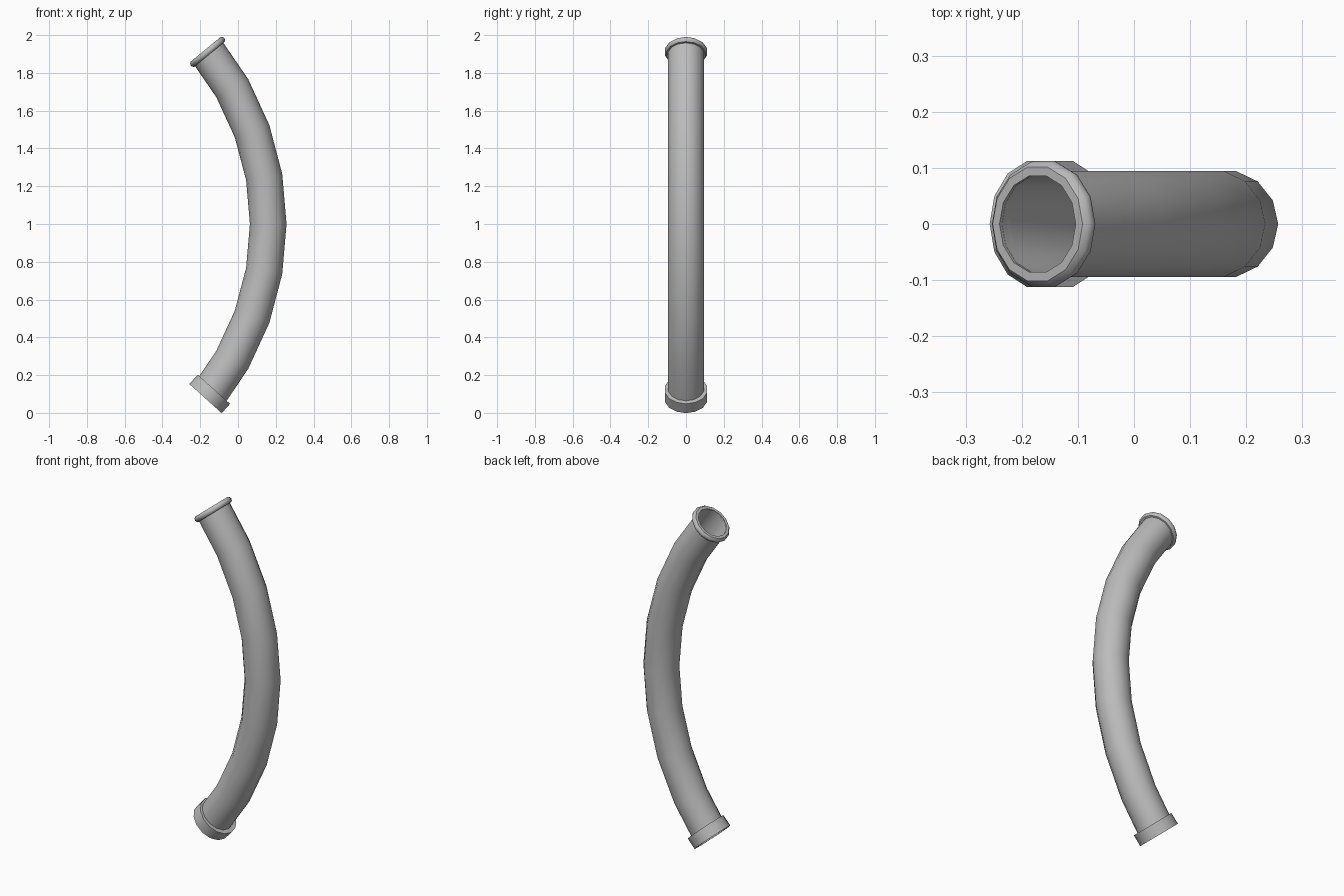
import bpy, bmesh, math
from mathutils import Vector

cube = bpy.data.objects.get("Cube")
if cube:
    bpy.data.objects.remove(cube)

SIDES = 14
BEND = 1.453                    # radius of the centre line
HALF = math.radians(39.5)       # half of the bend angle
CENTRE = Vector((0.16 - BEND, 0, 1.0))

grey = bpy.data.materials.new("light grey")
grey.use_nodes = True
colour = (0.5, 0.5, 0.5, 1)
grey.diffuse_color = colour
grey.node_tree.nodes["Principled BSDF"].inputs["Base Color"].default_value = colour


def ring(bm, angle, offset, radius, tilt=0):
    """One loop of vertices across the bend, shifted along the local axis."""
    out = Vector((math.cos(angle), 0, math.sin(angle)))
    origin = CENTRE + out * BEND
    a = angle + tilt
    across = Vector((math.cos(a), 0, math.sin(a)))
    along = Vector((-math.sin(a), 0, math.cos(a)))
    verts = []
    for i in range(SIDES):
        t = math.tau * i / SIDES
        offset_in_plane = across * math.cos(t) + Vector((0, math.sin(t), 0))
        verts.append(bm.verts.new(origin + along * offset + offset_in_plane * radius))
    return verts


def build(name, stations):
    """Skin a closed series of rings into a hollow part."""
    bm = bmesh.new()
    rings = [ring(bm, *s) for s in stations]
    for a, b in zip(rings, rings[1:] + rings[:1]):
        for i in range(SIDES):
            j = (i + 1) % SIDES
            bm.faces.new((a[i], a[j], b[j], b[i]))
    bmesh.ops.recalc_face_normals(bm, faces=bm.faces)
    mesh = bpy.data.meshes.new(name)
    bm.to_mesh(mesh)
    bm.free()
    mesh.materials.append(grey)
    obj = bpy.data.objects.new(name, mesh)
    bpy.context.collection.objects.link(obj)
    bpy.ops.object.select_all(action='DESELECT')
    obj.select_set(True)
    bpy.context.view_layer.objects.active = obj
    bpy.ops.object.shade_smooth_by_angle(angle=math.radians(40))


# Curved pipe: outer wall up, inner wall back down
STEPS = 8
angles = [HALF * (2 * i / STEPS - 1) for i in range(STEPS + 1)]
angles[0] += 0.02
angles[-1] -= 0.005
build("curved_pipe", [(a, 0, 0.097) for a in angles] + [(a, 0, 0.088) for a in reversed(angles)])

# Rounded flange at the upper end
flange = [(-0.033, 0.09), (-0.033, 0.105), (-0.026, 0.112), (-0.017, 0.115),
          (-0.008, 0.112), (0, 0.104), (0, 0.088)]
build("upper_flange", [(HALF, s, r) for s, r in flange])

# Straight socket collar at the lower end
socket = [(0, 0.098), (0, 0.115), (0.066, 0.115), (0.066, 0.088), (0.045, 0.088), (0.045, 0.098)]
build("lower_socket", [(-HALF, s, r, math.radians(-2.5)) for s, r in socket])
